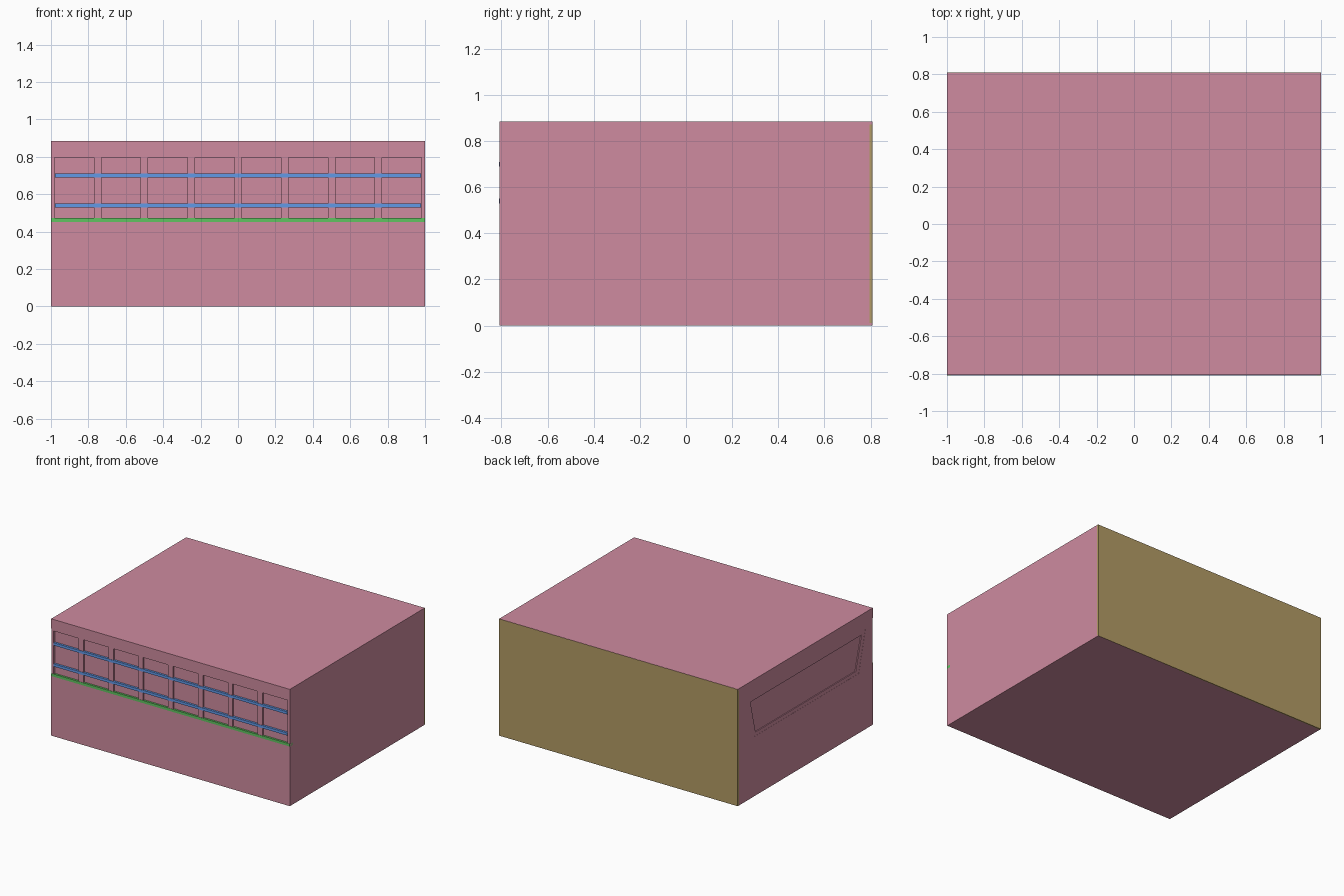
import bpy, bmesh

if "Cube" in bpy.data.objects:
    bpy.data.objects.remove(bpy.data.objects["Cube"])

W, D, H, T = 1.0, 0.808, 0.885, 0.012   # half width, half depth, height, wall thickness


def material(name, rgb):
    m = bpy.data.materials.new(name)
    m.diffuse_color = (*rgb, 1)
    m.use_nodes = True
    m.node_tree.nodes["Principled BSDF"].inputs["Base Color"].default_value = m.diffuse_color
    return m


rose = material("rose_paint", (0.62, 0.26, 0.35))
ochre = material("ochre_paint", (0.45, 0.33, 0.13))
blue = material("blue_metal", (0.12, 0.32, 0.8))
green = material("green_sill", (0.12, 0.55, 0.12))


def finish(name, bm, mat):
    bmesh.ops.recalc_face_normals(bm, faces=bm.faces)
    me = bpy.data.meshes.new(name)
    bm.to_mesh(me)
    bm.free()
    me.materials.append(mat)
    ob = bpy.data.objects.new(name, me)
    bpy.context.collection.objects.link(ob)
    return ob


def box(name, x, y, z, mat):
    """Box from (min, max) ranges on each axis."""
    bm = bmesh.new()
    bmesh.ops.create_cube(bm, size=1)
    for v in bm.verts:
        for i, (a, b) in enumerate((x, y, z)):
            v.co[i] = a if v.co[i] < 0 else b
    return finish(name, bm, mat)


def side_prism(name, loop, x0, x1, mat):
    """Outline in y, z extruded along x."""
    bm = bmesh.new()
    face = bm.faces.new([bm.verts.new((x0, y, z)) for y, z in loop])
    ext = bmesh.ops.extrude_face_region(bm, geom=[face])["geom"]
    bmesh.ops.translate(bm, vec=(x1 - x0, 0, 0),
                        verts=[g for g in ext if isinstance(g, bmesh.types.BMVert)])
    return finish(name, bm, mat)


def side_ring(name, outer, inner, x0, x1, mat):
    """Ring between two four-sided outlines in y, z, extruded along x."""
    bm = bmesh.new()
    rings = [[bm.verts.new((x, y, z)) for y, z in loop]
             for x, loop in ((x0, outer), (x0, inner), (x1, inner), (x1, outer))]
    for a, b in zip(rings, rings[1:] + rings[:1]):
        for i in range(4):
            j = (i + 1) % 4
            bm.faces.new((a[i], a[j], b[j], b[i]))
    return finish(name, bm, mat)


# Room shell
box("floor", (-W, W), (-D, D), (0, T), rose)
box("ceiling", (-W, W), (-D, D), (H - T, H), rose)
box("right_wall", (W - T, W), (-D, D - T), (T, H - T), rose)
box("back_wall", (-W, W), (D - T, D + 0.001), (0, H - 0.001), ochre)
box("front_wall_lower", (-W, W - T), (-D, -D + T), (T, 0.452), rose)
box("front_wall_upper", (-W, W - T), (-D, -D + T), (0.81, H - T), rose)

# Left wall with a tapered opening
wall = [(-D + T, T), (D - T, T), (D - T, H - T), (-D + T, H - T)]
hole = [(-0.64, 0.452), (0.63, 0.452), (0.70, 0.758), (-0.72, 0.758)]
rim = [(-0.605, 0.48), (0.595, 0.48), (0.655, 0.73), (-0.675, 0.73)]
side_ring("left_wall", wall, hole, -W, -W + T, rose)
side_ring("side_window_frame", hole, rim, -W + 0.001, -W + T, rose)
side_prism("side_window_panel", rim, -W + 0.008, -W + T, rose)
box("left_front_post", (-W, -W + T), (-D + 0.001, -D + T), (0.452, 0.81), rose)

# Front window band: sill, rails, mullions and recessed panes
box("window_sill", (-W, W), (-D - 0.001, -D + 0.03), (0.452, 0.472), green)
box("window_head", (-W, W - T), (-D + 0.001, -D + 0.03), (0.797, 0.81), rose)
for i in range(9):
    x = -1 + 0.25 * i
    box(f"mullion_{i}", (max(x - 0.02, -W), min(x + 0.02, W)),
        (-D + 0.001, -D + 0.03), (0.472, 0.797), rose)
for i in range(8):
    x = -0.875 + 0.25 * i
    box(f"window_pane_{i}", (x - 0.105, x + 0.105),
        (-D + 0.014, -D + 0.02), (0.472, 0.797), rose)

# Guard bars across the windows
for name, z in (("lower_bar", 0.54), ("upper_bar", 0.70)):
    box(name, (-0.978, 0.978), (-D - 0.002, -D + 0.014), (z - 0.01, z + 0.01), blue)
